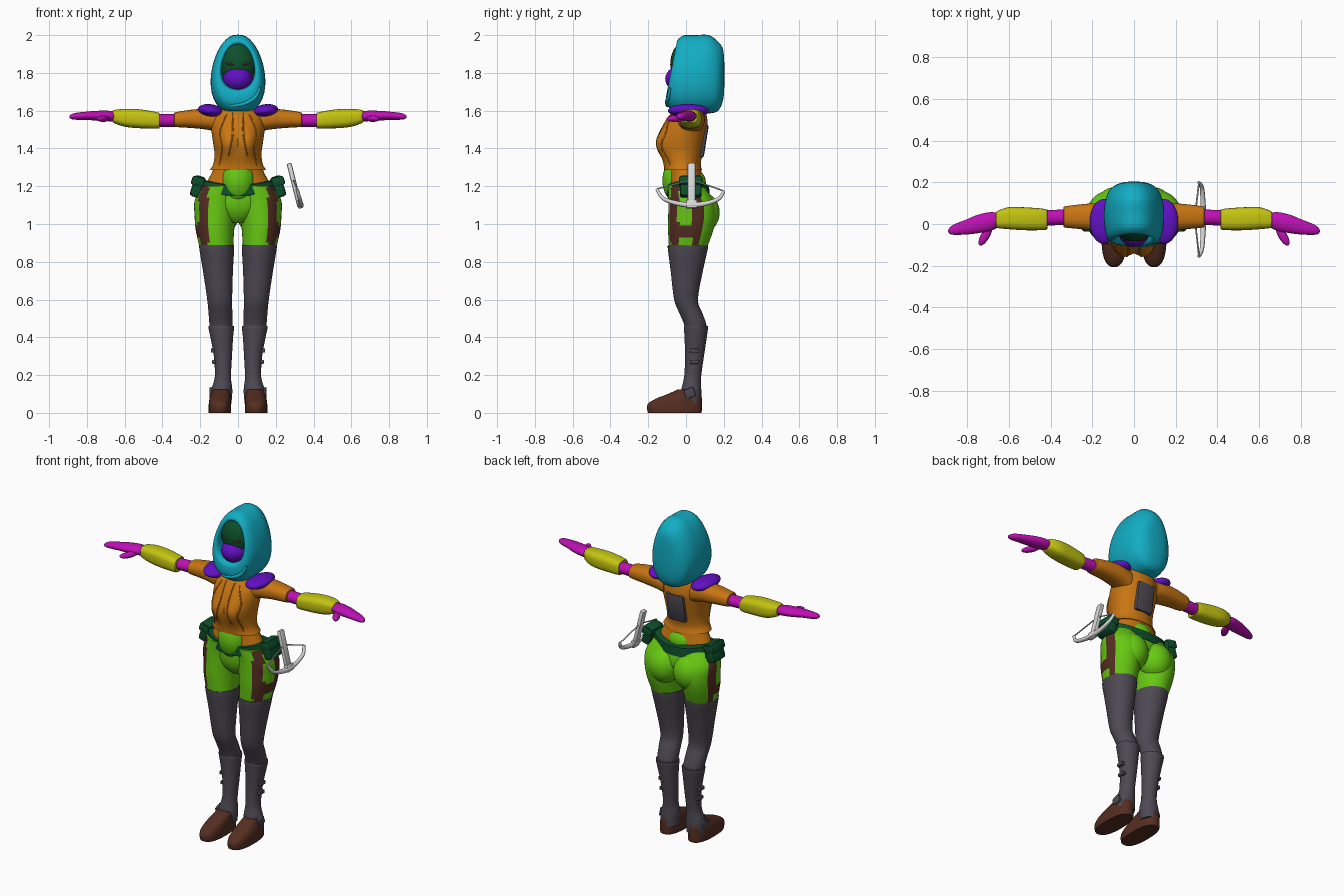
import bpy, bmesh
from math import sin, cos, pi, radians
from mathutils import Vector, Matrix, Euler
from mathutils.bvhtree import BVHTree

cube = bpy.data.objects.get("Cube")
if cube:
    bpy.data.objects.remove(cube, do_unlink=True)


def material(name, r, g, b):
    m = bpy.data.materials.new(name)
    m.use_nodes = True
    m.diffuse_color = (r, g, b, 1)
    m.node_tree.nodes["Principled BSDF"].inputs["Base Color"].default_value = (r, g, b, 1)
    return m


CYAN = material("cyan cloth", .006, .42, .55)
ORANGE = material("orange leather", .58, .18, .006)
GREEN = material("bright green", .135, .58, .006)
GRAY = material("dark gray", .075, .065, .085)
BROWN = material("dark brown", .09, .027, .015)
PURPLE = material("purple", .122, .005, .55)
MAGENTA = material("magenta", .52, .005, .46)
YELLOW = material("yellow", .55, .55, .006)
DARK_GREEN = material("dark green", .004, .08, .024)
WHITE = material("pale metal", .68, .68, .68)
meshes = []


def finish(name, bm, mat):
    bmesh.ops.recalc_face_normals(bm, faces=bm.faces)
    me = bpy.data.meshes.new(name)
    bm.to_mesh(me)
    bm.free()
    me.materials.append(mat)
    ob = bpy.data.objects.new(name, me)
    bpy.context.collection.objects.link(ob)
    meshes.append(ob)
    return ob


def spline(points, k):
    """Catmull-Rom resampling of tuples of any length."""
    pts = [points[0], *points, points[-1]]
    out = []
    for a, b, c, d in zip(pts, pts[1:], pts[2:], pts[3:]):
        for j in range(k):
            t = j / k
            out.append(tuple(q + .5 * t * (r - p + t * (2*p - 5*q + 4*r - s + t * (3*(q - r) + s - p)))
                             for p, q, r, s in zip(a, b, c, d)))
    return out + [tuple(points[-1])]


def bridge(name, rings, mat):
    bm = bmesh.new()
    loops = [[bm.verts.new(p) for p in ring] for ring in rings]
    for lo, hi in zip(loops, loops[1:]):
        for i in range(len(lo)):
            bm.faces.new((lo[i - 1], lo[i], hi[i], hi[i - 1]))
    bm.faces.new(loops[0])
    bm.faces.new(loops[-1])
    return finish(name, bm, mat)


def power(v, e):
    return abs(v) ** e * (1 if v > 0 else -1)


def loft(name, sections, mat, side=1, axis="z", n=36, e=1.0, k=4, shape=None):
    """Sections: position on axis, two centre values, two radii."""
    rings = []
    for t, a, b, ra, rb in spline(sections, k):
        ring = []
        for i in range(n):
            w = 2 * pi * i / n
            u, v = a + ra * power(cos(w), e), b + rb * power(sin(w), e)
            p = Vector((side * u, v, t) if axis == "z" else (side * t, u, v))
            ring.append(shape(p) if shape else p)
        rings.append(ring)
    return bridge(name, rings, mat)


def place(loc, size, rot):
    turn = Euler([radians(r) for r in rot]).to_matrix().to_4x4()
    return Matrix.Translation(loc) @ turn @ Matrix.Diagonal((*size, 1))


def ball(name, loc, radii, mat, rot=(0, 0, 0)):
    bm = bmesh.new()
    bmesh.ops.create_uvsphere(bm, u_segments=32, v_segments=20, radius=1, matrix=place(loc, radii, rot))
    return finish(name, bm, mat)


def box(name, loc, size, mat, rot=(0, 0, 0), bevel=.01):
    bm = bmesh.new()
    bmesh.ops.create_cube(bm, size=1, matrix=place(loc, size, rot))
    bmesh.ops.bevel(bm, geom=bm.edges[:], offset=bevel, segments=2, affect="EDGES", profile=.5)
    return finish(name, bm, mat)


def tube(name, points, radius, mat, tips=1.0):
    cu = bpy.data.curves.new(name, "CURVE")
    cu.dimensions, cu.bevel_depth, cu.bevel_resolution, cu.use_fill_caps = "3D", radius, 2, True
    sp = cu.splines.new("POLY")
    sp.points.add(len(points) - 1)
    for i, p in enumerate(points):
        sp.points[i].co = (*p, 1)
        sp.points[i].radius = 1 + (tips - 1) * abs(2 * i / (len(points) - 1) - 1)
    cu.materials.append(mat)
    bpy.context.collection.objects.link(bpy.data.objects.new(name, cu))


def drape(name, target, points, radius, mat):
    """Lay a tube on the front of a target along (x, z) points."""
    tree = BVHTree.FromPolygons([v.co for v in target.data.vertices],
                                [p.vertices[:] for p in target.data.polygons])
    hits = [tree.ray_cast(Vector((x, -1, z)), Vector((0, 1, 0)))[0] for x, z in spline(points, 6)]
    tube(name, [h for h in hits if h], radius, mat, .6)


# Hood: egg-shaped rings from the face opening to the back of the head
hood_rings = []
for y, rx, low, high, slant in spline([
        (-.01, .085, 1.72, 1.94, .2), (-.06, .088, 1.71, 1.95, .2), (-.075, .1, 1.69, 1.968, .2),
        (-.06, .122, 1.63, 1.99, .2), (-.02, .138, 1.585, 2, .1), (.05, .143, 1.58, 2, 0),
        (.12, .134, 1.585, 2, 0), (.17, .11, 1.6, 1.965, 0), (.197, .065, 1.66, 1.92, 0),
        (.204, .015, 1.76, 1.82, 0)], 4):
    ring = []
    for i in range(40):
        c, s = cos(2 * pi * i / 40), sin(2 * pi * i / 40)
        z = (low + high) / 2 + s * (high - low) / 2
        ring.append((rx * power(c, .85) * (1 - .16 * s), y + slant * (z - 1.83), z))
    hood_rings.append(ring)
hood = bridge("hood", hood_rings, CYAN)
drape("hood_fold", hood, [(.115, 1.72), (.09, 1.67), (.03, 1.635), (-.04, 1.625)], .012, CYAN)

# Face and mask
ball("face", (0, .005, 1.85), (.1, .088, .12), DARK_GREEN)
ball("mask", (0, -.02, 1.768), (.08, .09, .072), PURPLE)


# Jacket with chest, waist and bare belly
def chest(p):
    if p.y < 0:
        p.y -= .04 * min(1, -p.y / .06) * 2.718 ** (-((abs(p.x) - .06) / .055) ** 2 - ((p.z - 1.43) / .075) ** 2)
    return p


jacket = loft("jacket", [(1.285, 0, -.015, .15, .1), (1.32, 0, -.02, .13, .098), (1.38, 0, -.018, .125, .108),
                         (1.45, 0, -.012, .135, .115), (1.52, 0, 0, .142, .115), (1.57, 0, .01, .13, .1),
                         (1.62, 0, .025, .09, .075)], ORANGE, n=48, shape=chest)
loft("waist", [(1.16, 0, 0, .185, .095), (1.22, 0, 0, .165, .09), (1.28, 0, -.005, .135, .086),
               (1.34, 0, -.01, .12, .086)], ORANGE)
ball("belly", (0, -.025, 1.23), (.095, .1, .13), GREEN)
ball("lower_back", (0, .03, 1.22), (.085, .075, .075), GREEN)
box("back_panel", (0, .09, 1.44), (.12, .035, .18), GRAY, (-9, 0, 0), .014)


# Belt dips in the middle, front and back
def dip(p):
    p.z -= .03 * (1 - (p.x / .2) ** 2)
    return p


loft("belt", [(1.178, 0, .01, .185, .1), (1.18, 0, .01, .203, .115), (1.235, 0, .01, .195, .112),
              (1.24, 0, .01, .17, .095)], DARK_GREEN, k=1, shape=dip)
loft("pelvis", [(1.005, 0, .02, .04, .06), (1.04, 0, .02, .1, .09), (1.1, 0, .02, .16, .11),
                (1.2, 0, .01, .18, .1)], GREEN)

for s, tag in ((1, "left"), (-1, "right")):
    # Jacket seams, eyes and shoulder pads
    drape(tag + "_outer_seam", jacket, [(s*.06, 1.58), (s*.095, 1.49), (s*.085, 1.4), (s*.1, 1.31)], .005, ORANGE)
    drape(tag + "_inner_seam", jacket, [(s*.03, 1.59), (s*.028, 1.48), (s*.05, 1.36)], .005, ORANGE)
    ball(tag + "_eye", (s*.045, -.073, 1.848), (.024, .006, .006), BROWN, (0, -s*14, s*26))
    ball(tag + "_shoulder_pad", (s*.145, .012, 1.6), (.068, .108, .034), PURPLE, (0, -s*8, 0))

    # Arms
    loft(tag + "_sleeve", [(.09, .025, 1.54, .07, .06), (.15, .03, 1.553, .07, .056), (.23, .035, 1.557, .062, .05),
                           (.325, .034, 1.553, .052, .04), (.338, .034, 1.552, .046, .035)],
         ORANGE, s, "x", e=.85)
    loft(tag + "_elbow", [(.32, .034, 1.548, .037, .034), (.44, .028, 1.548, .037, .033)], MAGENTA, s, "x")
    loft(tag + "_bracer", [(.418, .022, 1.548, .038, .034), (.425, .022, 1.548, .05, .043), (.52, .025, 1.557, .055, .05),
                           (.6, .028, 1.562, .053, .047), (.655, .022, 1.569, .041, .035),
                           (.662, .022, 1.569, .03, .028)], YELLOW, s, "x", e=.7)
    loft(tag + "_hand", [(.64, .02, 1.568, .03, .026), (.69, .012, 1.572, .045, .028), (.75, 0, 1.573, .044, .026),
                         (.8, -.013, 1.573, .037, .022), (.86, -.026, 1.57, .026, .018),
                         (.885, -.032, 1.568, .016, .011), (.893, -.034, 1.568, .003, .003)], MAGENTA, s, "x")
    ball(tag + "_thumb", (s*.714, -.055, 1.557), (.021, .055, .017), MAGENTA, (0, 0, s*30))

    # Hip and thigh with painted leather straps on the outside
    thigh = loft(tag + "_thigh", [(.87, .114, .01, .088, .1), (.97, .122, .025, .102, .12), (1.05, .12, .033, .11, .127),
                                  (1.12, .115, .027, .115, .12), (1.2, .095, 0, .1, .095)], GREEN, s, k=8)
    thigh.data.materials.append(BROWN)
    for f in thigh.data.polygons:
        d = f.center - Vector((s * .118, .022, 0))
        angle = Vector((1, 0)).angle_signed(Vector((s * d.x, d.y)))
        angle = -angle * 180 / pi
        front, back = -70 < angle < -35, 5 < angle < 35
        bar = .925 < f.center.z < .995 and -70 < angle < 35
        if abs(f.normal.z) < .9 and (front or back or bar):
            f.material_index = 1
    ball(tag + "_buttock", (s*.088, .08, 1.06), (.098, .098, .11), GREEN)

    # Stocking, boot and shoe
    loft(tag + "_stocking", [(.42, .088, .05, .055, .055), (.47, .09, .048, .061, .059), (.53, .093, .025, .063, .061),
                             (.6, .097, .0, .066, .063), (.75, .106, .004, .079, .085),
                             (.878, .113, .01, .093, .107), (.884, .113, .01, .085, .098)], GRAY, s)
    loft(tag + "_boot", [(.05, .09, .03, .055, .052), (.12, .086, .028, .056, .053), (.19, .08, .035, .043, .045),
                         (.3, .08, .045, .048, .05), (.4, .086, .051, .06, .059), (.455, .089, .053, .068, .064),
                         (.46, .089, .053, .06, .057)], GRAY, s)
    for z in (.27, .33):
        box(tag + "_boot_buckle", (s*(.126 + (z - .27) * .12), .045, z), (.022, .05, .022), GRAY, (0, 0, 0), .006)
    box(tag + "_ankle_buckle", (s*.143, .02, .105), (.018, .055, .05), GRAY, (20, 0, 0), .006)
    loft(tag + "_shoe", [(0, .096, -.06, .055, .138), (.004, .096, -.06, .06, .143), (.045, .096, -.06, .059, .144),
                         (.075, .095, -.038, .056, .122), (.1, .092, -.008, .05, .088), (.125, .09, .012, .04, .055)],
         BROWN, s, e=.8, k=3)

    # Belt pouches
    box(tag + "_pouch", (s*.213, .025, 1.198), (.06, .115, .115), DARK_GREEN, (0, -s*17, 0), .015)
    box(tag + "_pouch_flap", (s*.212, .025, 1.225), (.069, .124, .05), DARK_GREEN, (0, -s*17, 0), .012)

# Crossbow hanging beside the left hip
box("crossbow_stock", (.299, .03, 1.205), (.026, .042, .24), WHITE, (0, -14, 0), .008)
box("crossbow_nose", (.328, .03, 1.105), (.03, .06, .045), WHITE, (0, -14, 0), .008)
limb = spline([(.312, -.155, 1.185), (.326, -.12, 1.135), (.331, -.05, 1.11), (.333, .03, 1.1),
               (.331, .11, 1.11), (.326, .175, 1.135), (.312, .2, 1.175)], 5)
tube("crossbow_limb", limb, .015, WHITE, .55)
tube("crossbow_string", [limb[0], (.292, .03, 1.235), limb[-1]], .004, WHITE)

# Smooth shading with sharp creases kept
bpy.ops.object.select_all(action="DESELECT")
for ob in meshes:
    ob.select_set(True)
bpy.context.view_layer.objects.active = meshes[0]
bpy.ops.object.shade_smooth_by_angle(angle=radians(40))
